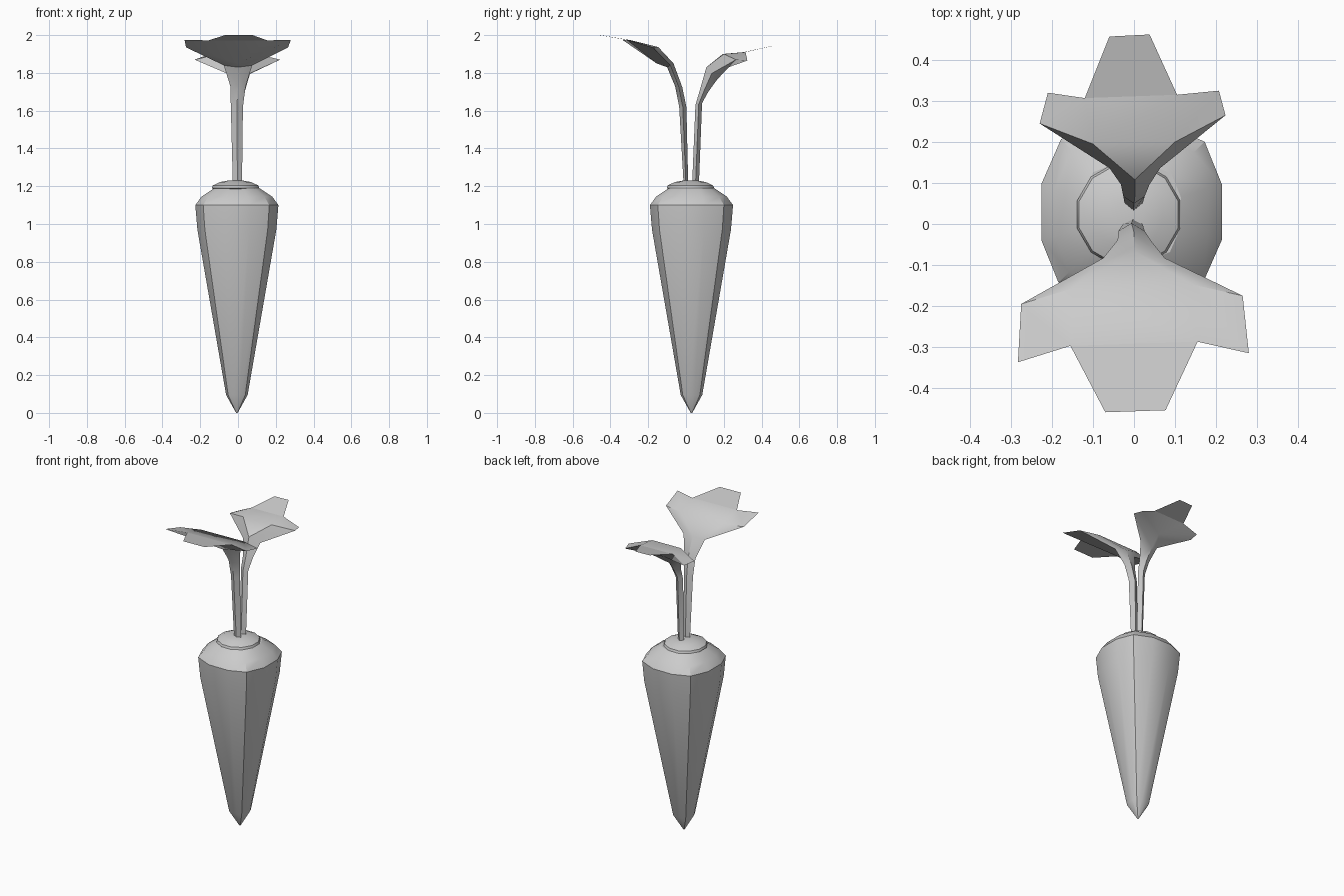
import bpy, bmesh, math

cube = bpy.data.objects.get("Cube")
if cube:
    bpy.data.objects.remove(cube)

grey = bpy.data.materials.new("plain_grey")
grey.use_nodes = True
colour = (0.6, 0.6, 0.6, 1)
grey.diffuse_color = colour
grey.node_tree.nodes["Principled BSDF"].inputs["Base Color"].default_value = colour


def finish(bm, name, angle=30):
    bmesh.ops.recalc_face_normals(bm, faces=bm.faces)
    mesh = bpy.data.meshes.new(name)
    bm.to_mesh(mesh)
    bm.free()
    mesh.materials.append(grey)
    obj = bpy.data.objects.new(name, mesh)
    bpy.context.collection.objects.link(obj)
    bpy.ops.object.select_all(action='DESELECT')
    obj.select_set(True)
    bpy.context.view_layer.objects.active = obj
    bpy.ops.object.shade_smooth_by_angle(angle=math.radians(angle))


def bridge(bm, a, b):
    n = len(a)
    for i in range(n):
        bm.faces.new((a[i], a[(i + 1) % n], b[(i + 1) % n], b[i]))


def lathe(name, profile, centre, section):
    """Stack scaled copies of a cross-section; both ends are closed."""
    bm = bmesh.new()
    rings = [[bm.verts.new((centre[0] + x * r, centre[1] + y * r, z)) for x, y in section]
             for r, z in profile]
    for a, b in zip(rings, rings[1:]):
        bridge(bm, a, b)
    bm.faces.new(rings[0])
    bm.faces.new(rings[-1])
    finish(bm, name)


# Twelve-sided root, squarish in section
quarter = [(1, 0.31), (0.81, 0.78), (0.31, 1)]
section = []
for k in range(4):
    c, s = round(math.cos(k * math.pi / 2)), round(math.sin(k * math.pi / 2))
    section += [(x * c - y * s, x * s + y * c) for x, y in quarter]
lathe("root", [(0.004, 0), (0.057, 0.095), (0.209, 0.97), (0.22, 1.1),
               (0.187, 1.145), (0.12, 1.19)], (-0.006, 0.029), section)

# Small domed crown
round_section = [(math.cos((i + 0.5) * math.pi / 6), math.sin((i + 0.5) * math.pi / 6))
                 for i in range(12)]
lathe("crown", [(0.11, 1.18), (0.13, 1.19), (0.125, 1.204), (0.085, 1.222), (0.035, 1.231)],
      (-0.013, 0.023), round_section)


def leaf(name, stations, crease, lobes, keel):
    """Stem rings (inner y, z, outer y, z, centre x, half width), opening into a lobed blade."""
    bm = bmesh.new()
    rings = []
    for yi, zi, yo, zo, x, w in stations:
        ym, zm = (yi + yo) / 2, (zi + zo) / 2
        rings.append([bm.verts.new(p) for p in
                      ((x, yi, zi), (x + w, ym, zm), (x, yo, zo), (x - w, ym, zm))])
    for a, b in zip(rings, rings[1:]):
        bridge(bm, a, b)
    bm.faces.new(rings[0])
    top, right, bottom, left = rings[-1]
    a, b, c, d = [bm.verts.new(p) for p in crease]
    p = [bm.verts.new(q) for q in lobes]
    k = bm.verts.new(keel)
    upper = [(left, a, b, top), (top, b, c), (top, c, d, right),
             (a, p[0], p[1], b), (b, p[1], p[4], c), (p[1], p[2], p[3], p[4]),
             (c, p[4], p[5], d)]
    under = [(left, a, k, bottom), (bottom, k, d, right), (k, a, p[0], p[1]),
             (k, p[1], p[4]), (p[1], p[2], p[3], p[4]), (k, p[4], p[5], d)]
    # The lobe tip is a single sheet, shared by both sides
    for f in upper + under:
        if not bm.faces.get(f):
            bm.faces.new(f)
    finish(bm, name, 35)


leaf("front_leaf",
     [(0.012, 1.2, -0.012, 1.2, -0.003, 0.024), (0.002, 1.62, -0.036, 1.62, -0.006, 0.032),
      (-0.02, 1.725, -0.058, 1.73, 0.0, 0.04), (-0.066, 1.85, -0.1, 1.83, 0.0, 0.075)],
     [(-0.275, -0.195, 1.935), (-0.15, -0.157, 1.937), (0.14, -0.147, 1.937), (0.265, -0.175, 1.935)],
     [(-0.283, -0.337, 1.975), (-0.155, -0.297, 1.972), (-0.07, -0.459, 2.0),
      (0.077, -0.454, 2.0), (0.155, -0.287, 1.972), (0.28, -0.315, 1.975)],
     (0, -0.155, 1.85))

leaf("back_leaf",
     [(0.032, 1.2, 0.068, 1.2, -0.001, 0.022), (0.05, 1.63, 0.085, 1.64, 0.0, 0.026),
      (0.075, 1.715, 0.118, 1.7, 0.003, 0.035), (0.108, 1.83, 0.165, 1.765, 0.002, 0.062)],
     [(-0.23, 0.245, 1.87), (-0.1, 0.195, 1.9), (0.1, 0.2, 1.9), (0.223, 0.265, 1.87)],
     [(-0.21, 0.32, 1.865), (-0.12, 0.307, 1.91), (-0.06, 0.457, 1.943),
      (0.038, 0.462, 1.943), (0.105, 0.315, 1.91), (0.207, 0.325, 1.865)],
     (0, 0.225, 1.83))
